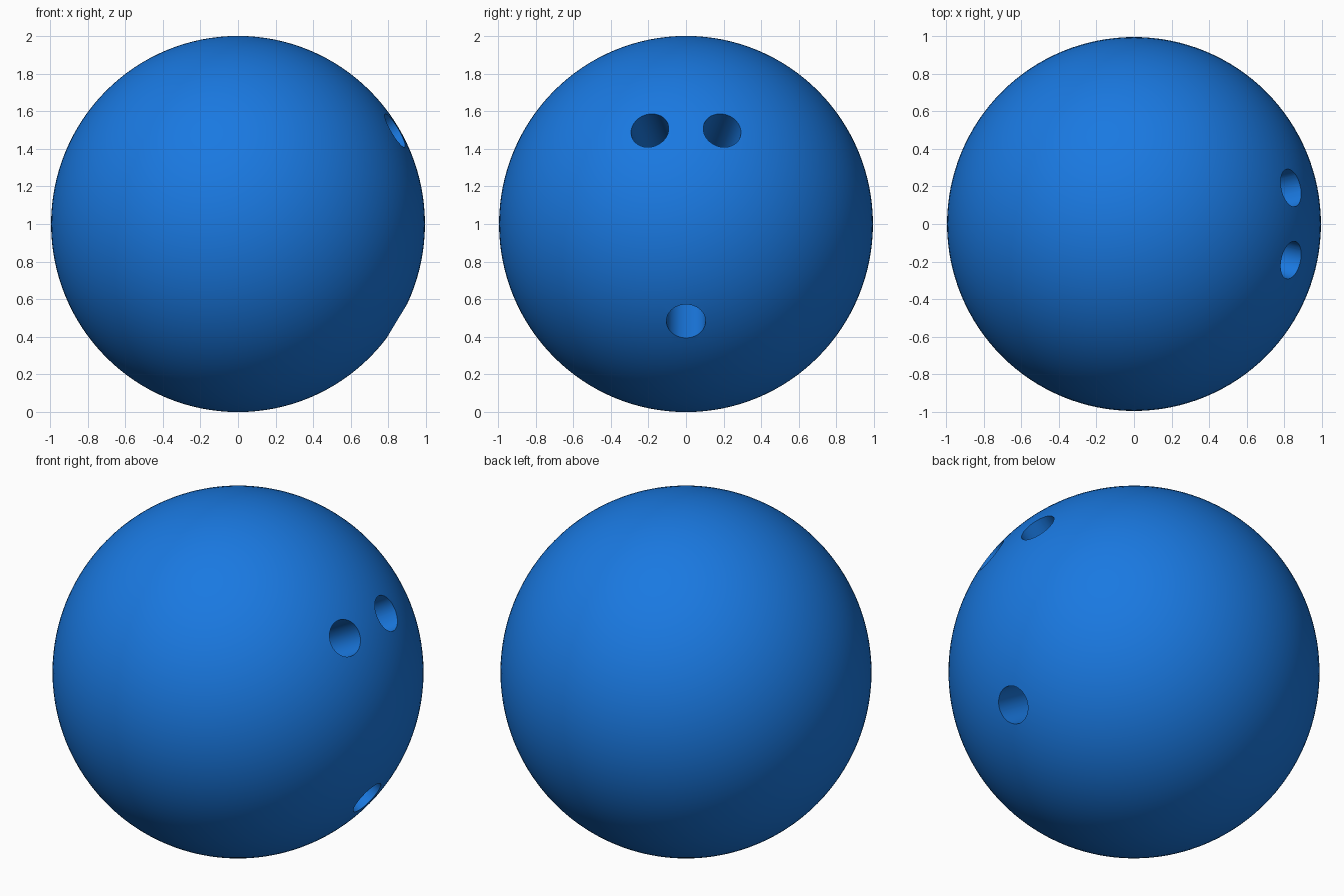
import bpy
from mathutils import Vector

if "Cube" in bpy.data.objects:
    bpy.data.objects.remove(bpy.data.objects["Cube"])

CENTRE = Vector((0, 0, 1))

# Blue material
blue = bpy.data.materials.new("ball_blue")
blue.diffuse_color = (0.01, 0.19, 0.75, 1)
blue.use_nodes = True
blue.node_tree.nodes["Principled BSDF"].inputs["Base Color"].default_value = blue.diffuse_color

# Ball body
bpy.ops.mesh.primitive_uv_sphere_add(segments=128, ring_count=64, radius=1, location=CENTRE)
ball = bpy.context.object
ball.name = "ball"
ball.scale = (0.994, 0.994, 1)
bpy.ops.object.transform_apply(location=False, rotation=False, scale=True)
ball.data.materials.append(blue)


def drill(name, y, z, radius, depth):
    """Cut a round blind hole pointing at the ball centre."""
    x = (1 - y * y - z * z) ** 0.5
    axis = Vector((x, y, z)).normalized()
    top, bottom = 1.1, 1 - depth
    bpy.ops.mesh.primitive_cylinder_add(
        vertices=48, radius=radius, depth=top - bottom,
        location=CENTRE + axis * (top + bottom) / 2,
        rotation=axis.to_track_quat('Z', 'Y').to_euler())
    cutter = bpy.context.object
    cutter.name = name + "_cutter"
    cutter.hide_render = True
    cutter.data.materials.append(blue)
    mod = ball.modifiers.new(name, 'BOOLEAN')
    mod.operation = 'DIFFERENCE'
    mod.solver = 'EXACT'
    mod.object = cutter
    bpy.ops.object.select_all(action='DESELECT')
    ball.select_set(True)
    bpy.context.view_layer.objects.active = ball
    bpy.ops.object.modifier_apply(modifier=mod.name)
    bpy.data.objects.remove(cutter)


# Two finger holes and a thumb hole
for side, name in ((-1, "finger_hole_a"), (1, "finger_hole_b")):
    drill(name, side * 0.194, 0.502, 0.102, 0.45)
drill("thumb_hole", 0, -0.522, 0.104, 0.45)

# Smooth surface with crisp hole rims
bpy.ops.object.shade_smooth_by_angle(angle=0.6)
